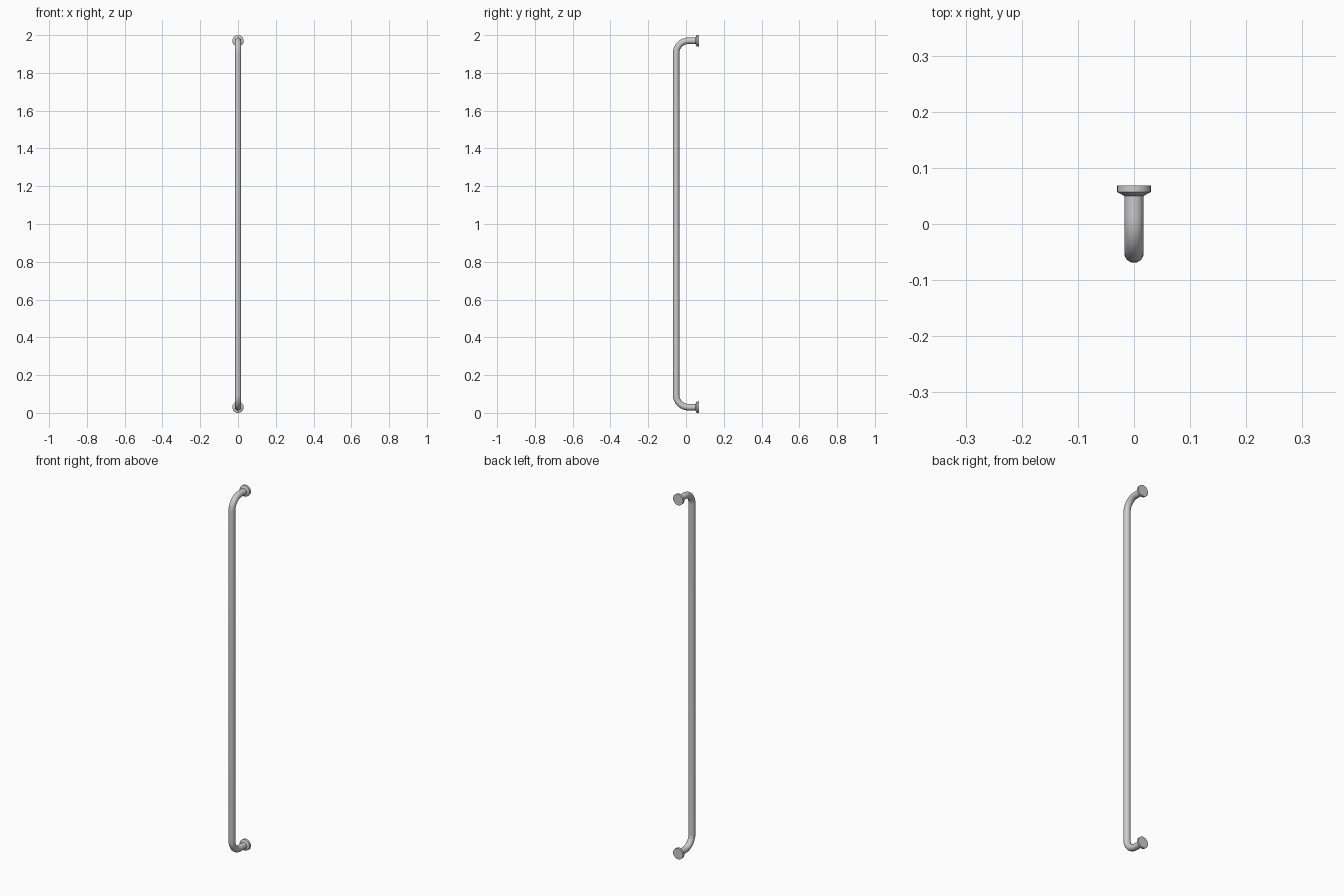
import bpy, bmesh
from math import sin, cos, pi, radians

if "Cube" in bpy.data.objects:
    bpy.data.objects.remove(bpy.data.objects["Cube"])

SIDES = 24
TUBE_R, BEND_R = 0.017, 0.065
Y_BAR, Y_WALL = -0.052, 0.069
Z_LOW, Z_HIGH = 0.03, 1.97


def smooth(obj):
    bpy.ops.object.select_all(action='DESELECT')
    obj.select_set(True)
    bpy.context.view_layer.objects.active = obj
    bpy.ops.object.shade_smooth_by_angle(angle=radians(30))


def ring_loft(name, rings):
    """Skin consecutive rings of points and cap both ends."""
    bm = bmesh.new()
    loops = [[bm.verts.new(p) for p in ring] for ring in rings]
    for a, b in zip(loops, loops[1:]):
        for i in range(SIDES):
            j = (i + 1) % SIDES
            bm.faces.new((a[i], a[j], b[j], b[i]))
    bm.faces.new(loops[0][::-1])
    bm.faces.new(loops[-1])
    bmesh.ops.recalc_face_normals(bm, faces=bm.faces)
    mesh = bpy.data.meshes.new(name)
    bm.to_mesh(mesh)
    bm.free()
    obj = bpy.data.objects.new(name, mesh)
    bpy.context.collection.objects.link(obj)
    smooth(obj)


def circle(y, z, r, tilt):
    """Ring across a path in the YZ plane; tilt 0 faces -y, pi/2 faces up."""
    ring = []
    for i in range(SIDES):
        a = 2 * pi * i / SIDES
        ring.append((r * cos(a),
                     y + r * sin(a) * sin(tilt),
                     z + r * sin(a) * cos(tilt)))
    return ring


# Handle tube: wall end, lower bend, long grip, upper bend, wall end
STEPS = 10
y_bend = Y_BAR + BEND_R
path = [(Y_WALL - 0.008, Z_LOW, 0)]
for i in range(STEPS + 1):
    t = pi / 2 * i / STEPS
    path.append((y_bend - BEND_R * sin(t), Z_LOW + BEND_R * (1 - cos(t)), t))
for i in range(STEPS + 1):
    t = pi / 2 * (1 + i / STEPS)
    path.append((y_bend - BEND_R * sin(t), Z_HIGH - BEND_R * (1 + cos(t)), t))
path.append((Y_WALL - 0.008, Z_HIGH, pi))
ring_loft("handle_tube", [circle(y, z, TUBE_R, t) for y, z, t in path])

# Wall flanges: disc with a tapered collar
profile = [(0.050, TUBE_R), (0.057, 0.030), (Y_WALL, 0.030)]
for name, z in (("lower_flange", Z_LOW), ("upper_flange", Z_HIGH)):
    ring_loft(name, [circle(y, z, r, 0) for y, r in profile])
